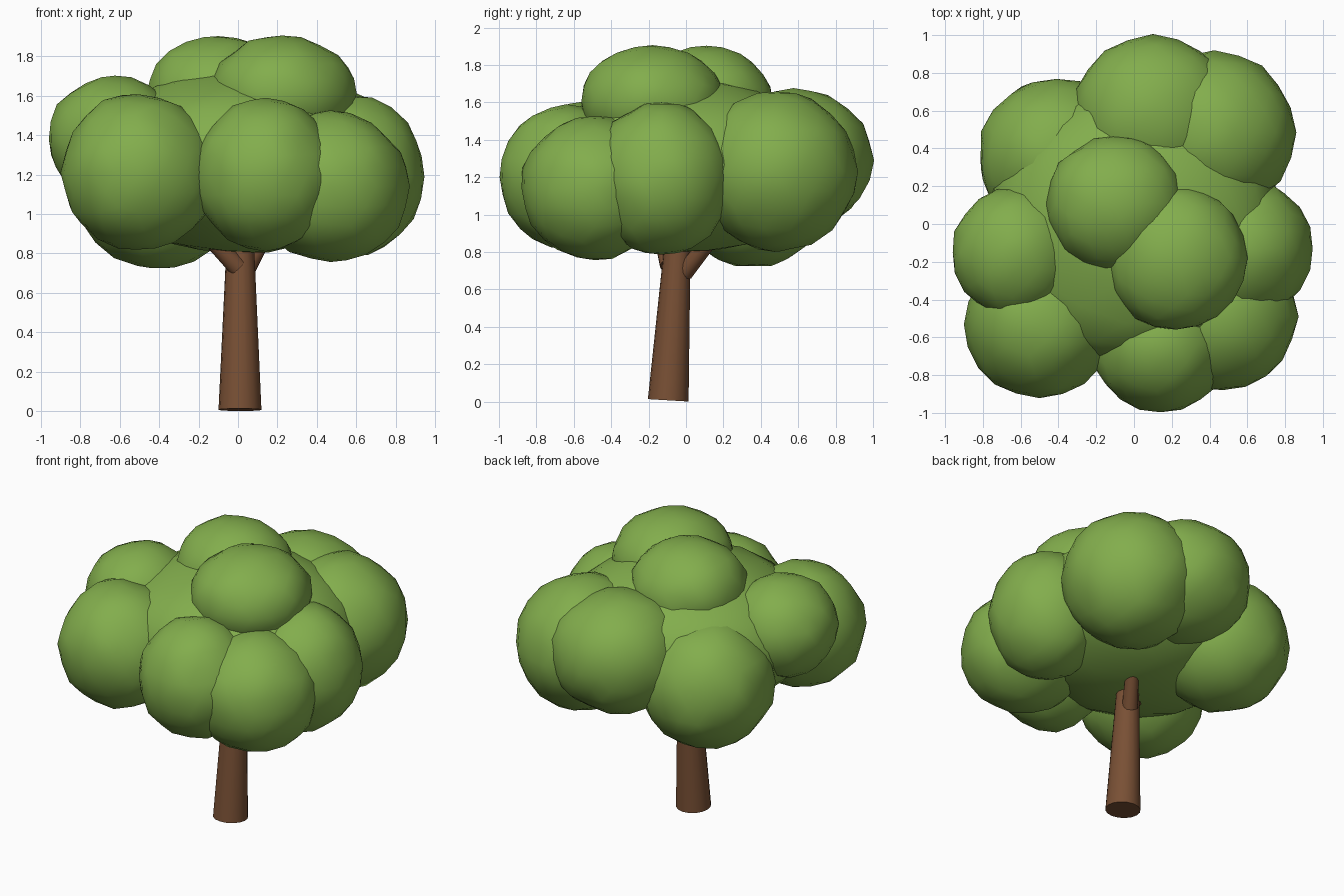
import bpy, bmesh, random
from mathutils import Vector, noise

if "Cube" in bpy.data.objects:
    bpy.data.objects.remove(bpy.data.objects["Cube"])

random.seed(4)


def material(name, rgb):
    m = bpy.data.materials.new(name)
    m.diffuse_color = (*rgb, 1)
    m.use_nodes = True
    m.node_tree.nodes["Principled BSDF"].inputs["Base Color"].default_value = m.diffuse_color
    return m


GREEN = material("leaf green", (0.225, 0.42, 0.073))
BROWN = material("bark brown", (0.19, 0.08, 0.035))


def finish(bm, name, mat, angle):
    me = bpy.data.meshes.new(name)
    bm.to_mesh(me)
    bm.free()
    me.materials.append(mat)
    ob = bpy.data.objects.new(name, me)
    bpy.context.collection.objects.link(ob)
    bpy.ops.object.select_all(action='DESELECT')
    ob.select_set(True)
    bpy.context.view_layer.objects.active = ob
    bpy.ops.object.shade_smooth_by_angle(angle=angle)
    return ob


def leaf_clump(name, centre, radii, rough=0.03):
    # slightly uneven flattened ball of leaves
    bm = bmesh.new()
    bmesh.ops.create_icosphere(bm, subdivisions=3, radius=1)
    c, r = Vector(centre), Vector(radii)
    for v in bm.verts:
        k = 1 + rough * noise.noise(v.co * 2.2 + c * 7) + random.uniform(-0.02, 0.02)
        v.co = c + v.co * r * k
    finish(bm, name, GREEN, 1.2)


def limb(name, a, b, ra, rb, sides=16):
    # tapered round limb from a to b
    a, b = Vector(a), Vector(b)
    bm = bmesh.new()
    bmesh.ops.create_cone(bm, cap_ends=True, segments=sides,
                          radius1=ra, radius2=rb, depth=(b - a).length)
    q = (b - a).to_track_quat('Z', 'Y')
    for v in bm.verts:
        v.co = q @ v.co + (a + b) / 2
    finish(bm, name, BROWN, 0.7)


# trunk and branches
limb("trunk", (0.01, -0.095, 0.007), (0.012, -0.03, 1.1), 0.109, 0.058)
limb("left_branch", (0.0, -0.09, 0.73), (-0.23, -0.15, 0.97), 0.05, 0.038)
limb("right_branch", (0.025, -0.01, 0.69), (0.17, 0.20, 0.95), 0.049, 0.036)

# crown: broad core with clumps around and on top (x, y, z, x radius, y radius, z radius)
leaf_clump("crown_core", (0, 0, 1.265), (0.77, 0.75, 0.47), 0.02)
clumps = {
    "back_top": (-0.10, 0.11, 1.60, 0.365, 0.36, 0.305),
    "front_top": (0.225, -0.18, 1.61, 0.37, 0.385, 0.295),
    "left": (-0.625, -0.15, 1.38, 0.335, 0.35, 0.325),
    "back_left": (-0.41, 0.36, 1.13, 0.415, 0.415, 0.415),
    "back": (0.10, 0.575, 1.29, 0.435, 0.425, 0.385),
    "back_right": (0.425, 0.485, 1.23, 0.425, 0.43, 0.43),
    "right": (0.59, -0.13, 1.19, 0.355, 0.37, 0.41),
    "front_right": (0.47, -0.49, 1.14, 0.395, 0.395, 0.385),
    "front": (0.14, -0.64, 1.20, 0.365, 0.36, 0.385),
    "front_left": (-0.50, -0.53, 1.21, 0.40, 0.39, 0.395),
}
for name, (x, y, z, rx, ry, rz) in clumps.items():
    leaf_clump(name + "_leaves", (x, y, z), (rx, ry, rz))
